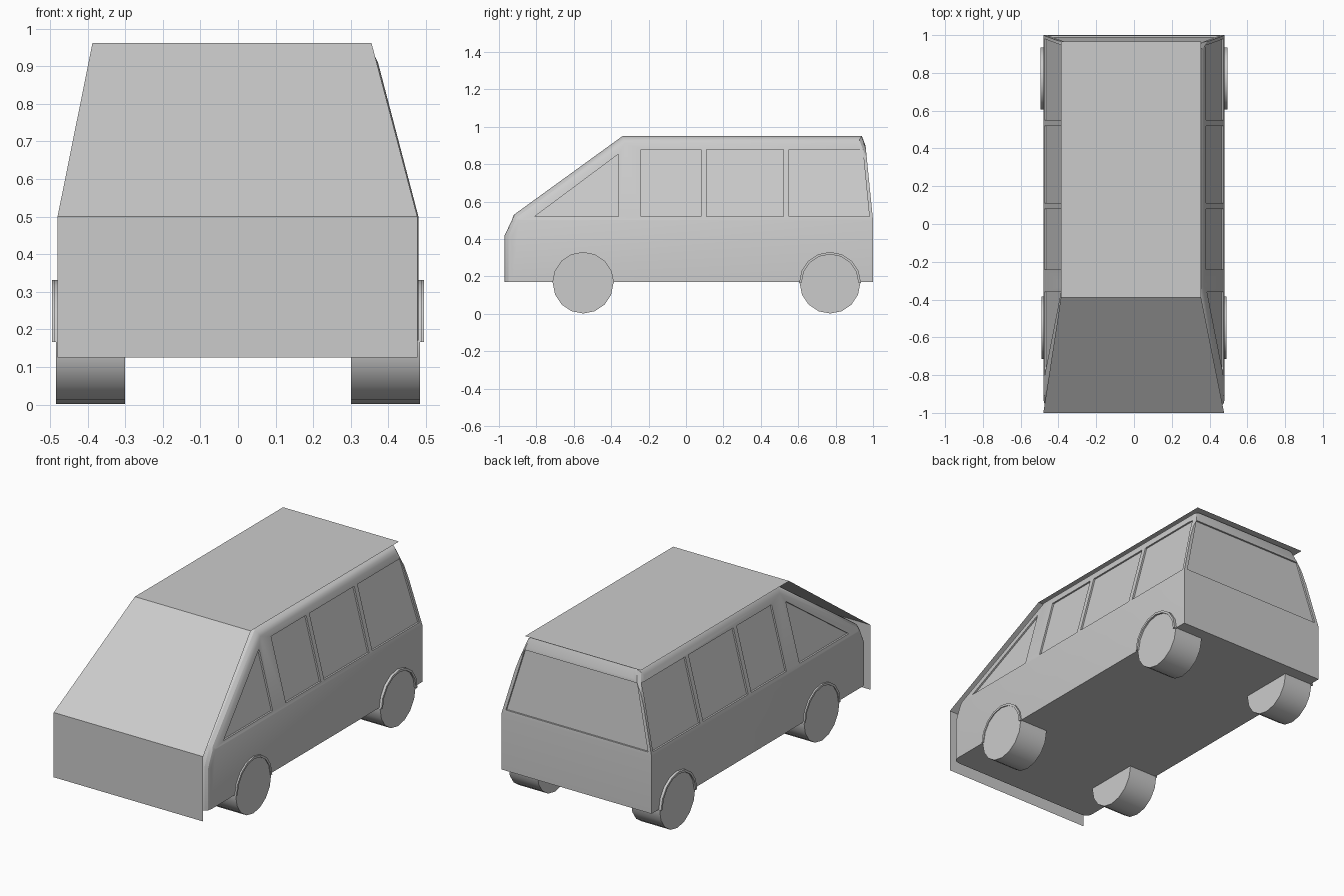
import bpy, bmesh, math
from mathutils import Vector

if "Cube" in bpy.data.objects:
    bpy.data.objects.remove(bpy.data.objects["Cube"])


def make_object(name, bm):
    mesh = bpy.data.meshes.new(name)
    bm.to_mesh(mesh)
    bm.free()
    ob = bpy.data.objects.new(name, mesh)
    bpy.context.collection.objects.link(ob)
    return ob


def smooth(ob, angle=35):
    bpy.ops.object.select_all(action='DESELECT')
    ob.select_set(True)
    bpy.context.view_layer.objects.active = ob
    bpy.ops.object.shade_smooth_by_angle(angle=math.radians(angle))


def add_prism(bm, points, start, end):
    """Closed prism from a 3D outline moved by the start and end vectors."""
    n = len(points)
    a = [bm.verts.new(Vector(p) + Vector(start)) for p in points]
    b = [bm.verts.new(Vector(p) + Vector(end)) for p in points]
    bm.faces.new(a)
    bm.faces.new(b[::-1])
    for i in range(n):
        j = (i + 1) % n
        bm.faces.new((a[j], a[i], b[i], b[j]))


def half_width(z):
    return 0.48 - 0.2625 * max(0, z - 0.5)


def rear_y(z):
    return 1.0 - 0.1 * max(0, z - 0.5)


# Body shell: side profile given width by height
profile = [(-.97, .17), (-.97, .42), (-.934, .5), (-.92, .53), (-.34, .95),
           (.94, .95), (.96, .9), (1, .5), (1, .17)]
bm = bmesh.new()
for y, z in profile:
    for s in (-1, 1):
        bm.verts.new((s * half_width(z), y, z))
bmesh.ops.convex_hull(bm, input=bm.verts)
bmesh.ops.dissolve_limit(bm, angle_limit=0.01, verts=bm.verts, edges=bm.edges)
bm.normal_update()

# Rounded roof rails, pillars and front corners
rounded = []
for e in bm.edges:
    if len(e.link_faces) == 2:
        f, g = sorted(e.link_faces, key=lambda q: abs(q.normal.x))
        if abs(f.normal.x) < .1 and abs(g.normal.x) > .8 and \
                (f.normal.z > .3 or f.normal.y < -.5):
            rounded.append(e)
bmesh.ops.bevel(bm, geom=rounded, offset=.04, segments=3, profile=.5,
                affect='EDGES', clamp_overlap=True)
body = make_object("van_body", bm)

# Shallow window recesses
side_windows = [
    [(-.81, .52), (-.36, .52), (-.36, .855)],
    [(-.24, .52), (.08, .52), (.08, .88), (-.24, .88)],
    [(.11, .52), (.52, .52), (.52, .88), (.11, .88)],
    [(.55, .52), (.98, .52), (.945, .88), (.55, .88)],
]
bm = bmesh.new()
for s in (-1, 1):
    for win in side_windows:
        add_prism(bm, [(s * half_width(z), y, z) for y, z in win],
                  (-s * .01, 0, 0), (s * .1, 0, 0))
add_prism(bm, [(x, rear_y(z), z) for x, z in
               [(-.455, .52), (.455, .52), (.36, .88), (-.36, .88)]],
          (0, -.01, 0), (0, .1, 0))
bmesh.ops.recalc_face_normals(bm, faces=bm.faces)
cutter = make_object("window_cutter", bm)
cutter.hide_render = True
mod = body.modifiers.new("windows", 'BOOLEAN')
mod.operation = 'DIFFERENCE'
mod.solver = 'EXACT'
mod.object = cutter
bpy.context.view_layer.objects.active = body
bpy.ops.object.modifier_apply(modifier=mod.name)
bpy.data.objects.remove(cutter)
smooth(body, 25)

# Flat outer sheets: nose, windscreen and roof
rows = [(-.48, .477, -1, .125), (-.48, .477, -1, .5),
        (-.387, .355, -.39, .962), (-.387, .355, .965, .962)]
for name, lo, hi in zip(("nose_sheet", "windscreen_sheet", "roof_sheet"),
                        rows, rows[1:]):
    bm = bmesh.new()
    corners = [(lo[0], *lo[2:]), (lo[1], *lo[2:]), (hi[1], *hi[2:]), (hi[0], *hi[2:])]
    bm.faces.new([bm.verts.new(c) for c in corners])
    make_object(name, bm)

# Wheels and wheel arches
for label, cy in (("front", -.55), ("rear", .77)):
    for side, s in (("left", -1), ("right", 1)):
        bpy.ops.mesh.primitive_cylinder_add(
            vertices=16, radius=.162, depth=.184,
            location=(s * .392, cy, .164), rotation=(0, math.pi / 2, 0))
        wheel = bpy.context.object
        wheel.name = f"{label}_{side}_wheel"
        smooth(wheel)

        outline = [(s * .475, cy + r * math.cos(a), .166 + r * math.sin(a))
                   for r, steps in ((.165, range(9)), (.152, range(8, -1, -1)))
                   for a in (math.pi * k / 8 for k in steps)]
        bm = bmesh.new()
        add_prism(bm, outline, (0, 0, 0), (s * (.014 if label == "front" else .02), 0, 0))
        bmesh.ops.recalc_face_normals(bm, faces=bm.faces)
        smooth(make_object(f"{label}_{side}_wheel_arch", bm))
